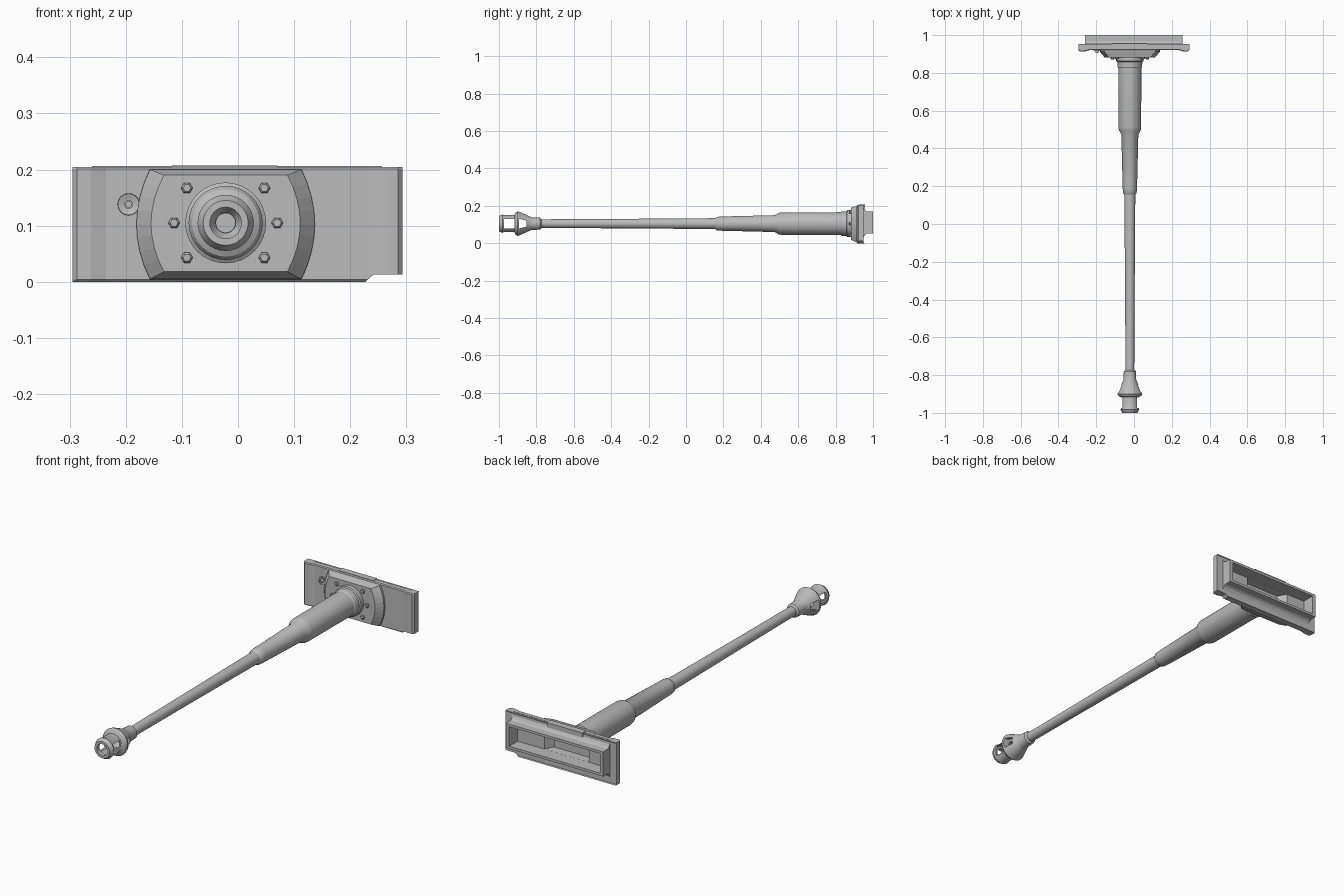
import bpy, bmesh, math

if "Cube" in bpy.data.objects:
    bpy.data.objects.remove(bpy.data.objects["Cube"])

AX, AZ = -0.022, 0.105          # gun axis
grey = bpy.data.materials.new("armour grey")
grey.diffuse_color = (0.50, 0.50, 0.50, 1)
grey.use_nodes = True
grey.node_tree.nodes["Principled BSDF"].inputs["Base Color"].default_value = grey.diffuse_color


def finish(name, bm, smooth=False):
    bmesh.ops.recalc_face_normals(bm, faces=bm.faces)
    me = bpy.data.meshes.new(name)
    bm.to_mesh(me)
    bm.free()
    ob = bpy.data.objects.new(name, me)
    bpy.context.collection.objects.link(ob)
    me.materials.append(grey)
    if smooth:
        bpy.ops.object.select_all(action='DESELECT')
        ob.select_set(True)
        bpy.context.view_layer.objects.active = ob
        bpy.ops.object.shade_smooth_by_angle(angle=math.radians(32))
    return ob


def loft(name, rings, cap=True, close=False, smooth=False):
    """Bridge equal-length rings of points, optionally capped or closed on itself."""
    bm = bmesh.new()
    vs = [[bm.verts.new(p) for p in r] for r in rings]
    n = len(vs[0])
    pairs = list(zip(vs, vs[1:])) + ([(vs[-1], vs[0])] if close else [])
    for a, b in pairs:
        for i in range(n):
            j = (i + 1) % n
            bm.faces.new((a[i], a[j], b[j], b[i]))
    if cap and not close:
        bm.faces.new(vs[0])
        bm.faces.new(vs[-1])
    return finish(name, bm, smooth)


def lathe(name, prof, n=32, x=AX, z=AZ, **kw):
    """Revolve (y, radius) points around an axis along y."""
    rings = [[(x + r * math.cos(2 * math.pi * i / n), y,
               z + r * math.sin(2 * math.pi * i / n)) for i in range(n)]
             for y, r in prof]
    return loft(name, rings, **kw)


def rect(x0, x1, z0, z1, y):
    return [(x0, y, z0), (x1, y, z0), (x1, y, z1), (x0, y, z1)]


def cut(ob, tool):
    tool.hide_render = True
    tool.hide_viewport = True
    m = ob.modifiers.new("cut", 'BOOLEAN')
    m.operation = 'DIFFERENCE'
    m.object = tool


# Barrel: stepped tube with the bore open at the tip
lathe("barrel", [(-0.70, 0.017), (-0.80, 0.017), (-0.80, 0.023), (-0.40, 0.025),
                 (0.155, 0.029), (0.165, 0.036), (0.19, 0.038), (0.475, 0.045),
                 (0.495, 0.057), (0.51, 0.060), (0.87, 0.061)], smooth=True)

# Collar where the barrel enters the mantlet
lathe("barrel_collar", [(0.825, 0.060), (0.832, 0.065), (0.858, 0.066),
                        (0.862, 0.072), (0.89, 0.072)], smooth=True)

# Muzzle brake: hollow shell with side windows
brake = lathe("muzzle_brake", [
    (-1.0, 0.040), (-0.982, 0.050), (-0.975, 0.046), (-0.917, 0.046), (-0.910, 0.060),
    (-0.900, 0.066), (-0.888, 0.062), (-0.835, 0.038), (-0.825, 0.034),
    (-0.780, 0.032), (-0.772, 0.024), (-0.772, 0.018), (-0.825, 0.018),
    (-0.840, 0.028), (-0.885, 0.042), (-0.895, 0.042), (-0.895, 0.028),
    (-0.912, 0.028), (-0.912, 0.038), (-0.980, 0.038), (-0.980, 0.028),
    (-1.0, 0.028)], close=True, smooth=True)
for i, (y0, y1, h0, h1) in enumerate([(-0.974, -0.918, 0.026, 0.026),
                                      (-0.892, -0.852, 0.026, 0.016)]):
    rings = [[(x, y0, AZ - h0), (x, y1, AZ - h1), (x, y1, AZ + h1), (x, y0, AZ + h0)]
             for x in (AX - 0.1, AX + 0.1)]
    cut(brake, loft("window_cutter_%d" % i, rings))

# Shield plate: plan outline with slightly thicker, chamfered ends
plan = [(-0.295, 0.95), (-0.295, 0.922), (-0.287, 0.913), (-0.262, 0.913),
        (-0.235, 0.921), (0.235, 0.921), (0.262, 0.913), (0.285, 0.913),
        (0.293, 0.922), (0.293, 0.95)]
shield = loft("shield_plate", [[(x, y + dy, z) for x, y in plan]
                               for z, dy in ((0.0, 0.004), (0.004, 0), (0.201, 0), (0.205, 0.004))])

# Notch in the lower right corner
notch = [(0.222, -0.01), (0.228, 0.001), (0.242, 0.013), (0.31, 0.013), (0.31, -0.01)]
cut(shield, loft("notch_cutter", [[(x, y, z) for x, z in notch] for y in (0.88, 0.98)]))

# Rear frame: concave flare down to a box that is open at the back
mid = 0.111
side = [(0.945, 0.095), (0.950, 0.078), (0.957, 0.066), (0.966, 0.060), (1.0, 0.059)]
frame = loft("rear_frame", [rect(-0.26, 0.257, mid - h, mid + h, y) for y, h in side])

# Raised mantlet face with bowed sides


def bowed(hw, bulge, z0, z1, y, n=8):
    pts = []
    for s in (1, -1):
        for i in range(n + 1):
            t = -s + 2 * s * i / n if s == 1 else 1 - 2 * i / n
            pts.append((AX + s * (hw + bulge * (1 - t * t)), y,
                        (z0 + z1) / 2 + t * (z1 - z0) / 2))
    return pts


mantlet = loft("mantlet_face", [bowed(0.135, 0.024, 0.003, 0.202, 0.935),
                                bowed(0.135, 0.024, 0.005, 0.200, 0.912),
                                bowed(0.110, 0.023, 0.018, 0.190, 0.882)])

# Rear hollow, deeper behind the mantlet face
hollow = loft("hollow_cutter", [rect(-0.243, 0.240, 0.064, 0.158, y) for y in (0.936, 1.02)])
pocket = loft("pocket_cutter", [rect(-0.115, 0.072, 0.066, 0.155, 0.897),
                                rect(-0.145, 0.102, 0.064, 0.158, 0.942),
                                rect(-0.145, 0.102, 0.064, 0.158, 0.96)])
for ob in (shield, frame):
    cut(ob, hollow)
for ob in (shield, mantlet):
    cut(ob, pocket)

# Small block on the top edge
loft("top_block", [rect(-0.118, 0.07, 0.185, 0.207, y) for y in (0.926, 0.956)])

# Hex bolts around the collar
for i in range(6):
    a = i * math.pi / 3
    r = 0.092 if i % 3 == 0 else 0.0925
    sx = r * math.cos(a) if i % 3 == 0 else math.copysign(0.069, math.cos(a))
    sz = 0 if i % 3 == 0 else math.copysign(0.062, math.sin(a))
    lathe("mantlet_bolt_%d" % i, [(0.887, 0.0105), (0.876, 0.0105), (0.872, 0.007)],
          n=6, x=AX + sx, z=AZ + sz)

# Secondary gun port: flat ring with a short tube
lathe("port_ring", [(0.924, 0.020), (0.916, 0.019), (0.919, 0.009), (0.924, 0.009)],
      n=24, x=-0.195, z=0.138, close=True, smooth=True)
lathe("port_tube", [(0.935, 0.008), (0.904, 0.008), (0.904, 0.005), (0.935, 0.005)],
      n=16, x=-0.195, z=0.138, close=True, smooth=True)
